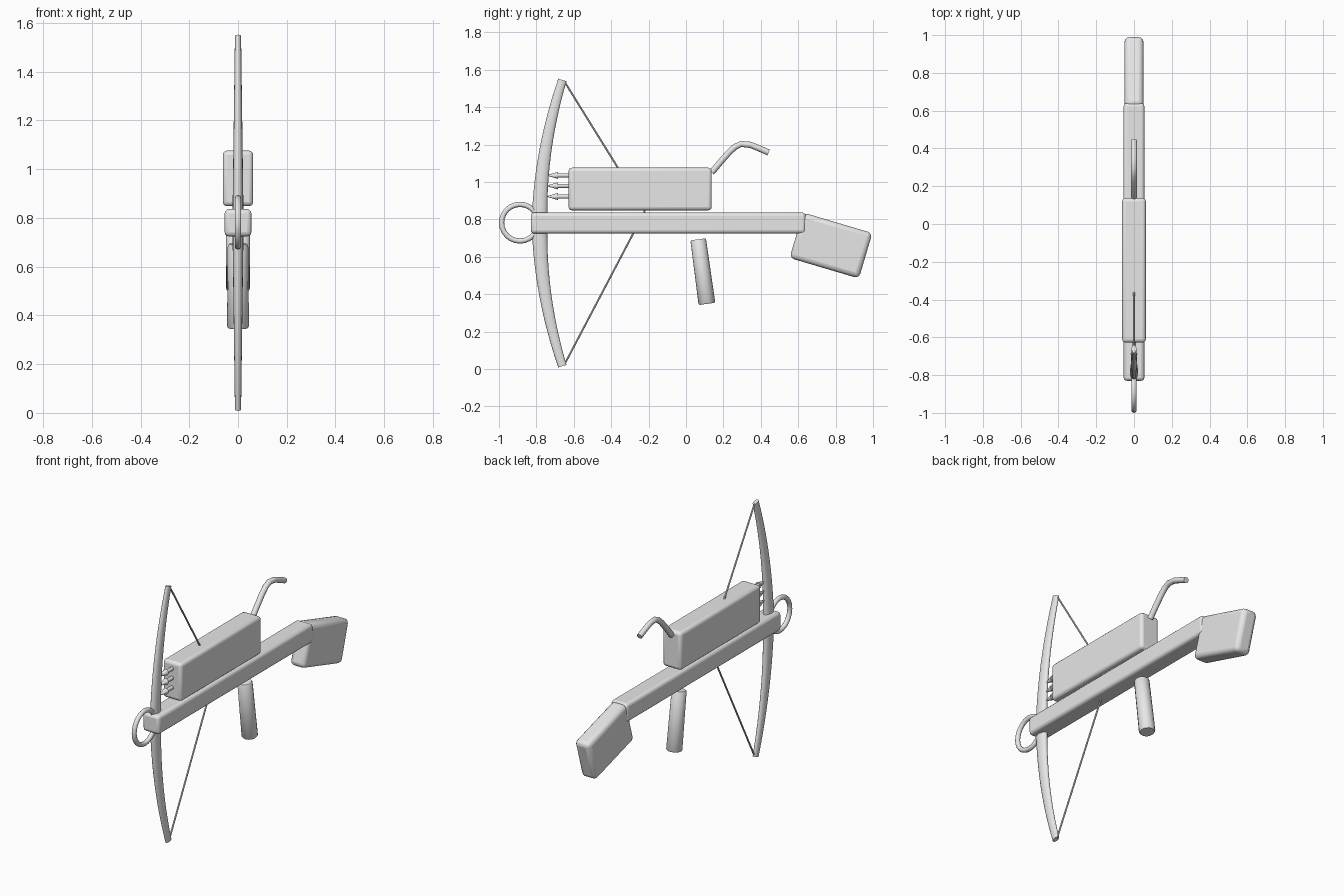
import bpy, bmesh, math
from mathutils import Vector

cube = bpy.data.objects.get("Cube")
if cube:
    bpy.data.objects.remove(cube, do_unlink=True)

grey = bpy.data.materials.new("plain_grey")
grey.use_nodes = True
grey.diffuse_color = (0.8, 0.8, 0.8, 1)
grey.node_tree.nodes["Principled BSDF"].inputs["Base Color"].default_value = (0.8, 0.8, 0.8, 1)


def finish(obj, name, angle=40):
    obj.name = name
    obj.data.name = name
    obj.data.materials.append(grey)
    bpy.ops.object.select_all(action="DESELECT")
    obj.select_set(True)
    bpy.context.view_layer.objects.active = obj
    bpy.ops.object.shade_smooth_by_angle(angle=math.radians(angle))
    return obj


def rounded_box(name, centre, size, bevel, tilt=0):
    bpy.ops.mesh.primitive_cube_add(size=1, location=centre)
    obj = bpy.context.object
    obj.scale = size
    bpy.ops.object.transform_apply(location=False, rotation=False, scale=True)
    obj.rotation_euler.x = math.radians(tilt)
    mod = obj.modifiers.new("rounded_edges", "BEVEL")
    mod.width = bevel
    mod.segments = 3
    return finish(obj, name)


def tube(name, path, radii, sides=12, squash=1.0):
    """Loft rings along a path of (y, z) points; squash narrows it in x."""
    pts = [Vector((0, y, z)) for y, z in path]
    bm = bmesh.new()
    rings = []
    for i, p in enumerate(pts):
        t = (pts[min(i + 1, len(pts) - 1)] - pts[max(i - 1, 0)]).normalized()
        n = Vector((0, -t.z, t.y))
        ring = []
        for k in range(sides):
            a = math.tau * k / sides
            offset = n * math.cos(a) + Vector((squash * math.sin(a), 0, 0))
            ring.append(bm.verts.new(p + offset * radii[i]))
        rings.append(ring)
    for a, b in zip(rings, rings[1:]):
        for k in range(sides):
            j = (k + 1) % sides
            bm.faces.new((a[k], a[j], b[j], b[k]))
    bm.faces.new(rings[0])
    bm.faces.new(rings[-1])
    bmesh.ops.recalc_face_normals(bm, faces=bm.faces)
    mesh = bpy.data.meshes.new(name)
    bm.to_mesh(mesh)
    bm.free()
    obj = bpy.data.objects.new(name, mesh)
    bpy.context.collection.objects.link(obj)
    return finish(obj, name)


# Body: long rail, bolt magazine and tilted shoulder butt
rounded_box("rail", (0, -0.095, 0.78), (0.11, 1.47, 0.112), 0.018)
rounded_box("magazine", (0, -0.245, 0.962), (0.125, 0.765, 0.228), 0.018)
rounded_box("shoulder_butt", (0, 0.775, 0.66), (0.1, 0.387, 0.253), 0.026, -16.5)

# Grip with softened ends
top, bottom = Vector((0.065, 0.693)), Vector((0.112, 0.348))
tube("grip", [top.lerp(bottom, f) for f in (0, 0.02, 0.98, 1)],
     [0.037, 0.042, 0.045, 0.04], 16)

# Bow limbs: one parabola, thickest in the middle
steps = [i / 12 for i in range(-12, 13)]
tube("bow", [(-0.783 + 0.122 * t * t, 0.78 + 0.765 * t) for t in steps],
     [0.042 - 0.019 * abs(t) for t in steps], 16, 0.55)

# String: two straight halves meeting under the magazine
nock = (-0.22, 0.843)
for side, z in (("upper", 1.54), ("lower", 0.02)):
    tube(side + "_string", [(-0.652, z), nock], [0.005, 0.005], 8)

# Foot ring at the nose
bpy.ops.mesh.primitive_torus_add(location=(0, -0.888, 0.782), rotation=(0, math.pi / 2, 0),
                                 major_radius=0.098, minor_radius=0.014,
                                 major_segments=24, minor_segments=10)
finish(bpy.context.object, "foot_ring", 60)

# Three bolts protruding from the magazine
for i, z in enumerate((0.922, 0.979, 1.035), 1):
    tube(f"bolt_shaft_{i}", [(-0.6, z), (-0.69, z)], [0.011, 0.011])
    tube(f"bolt_head_{i}", [(-0.685, z), (-0.742, z)], [0.019, 0.002])

# Bent lever at the back of the magazine
lever = [(0.137, 1.05), (0.185, 1.107), (0.232, 1.16), (0.262, 1.187), (0.295, 1.203),
         (0.345, 1.198), (0.39, 1.18), (0.442, 1.157)]
tube("lever", lever, [0.0165] * len(lever))
